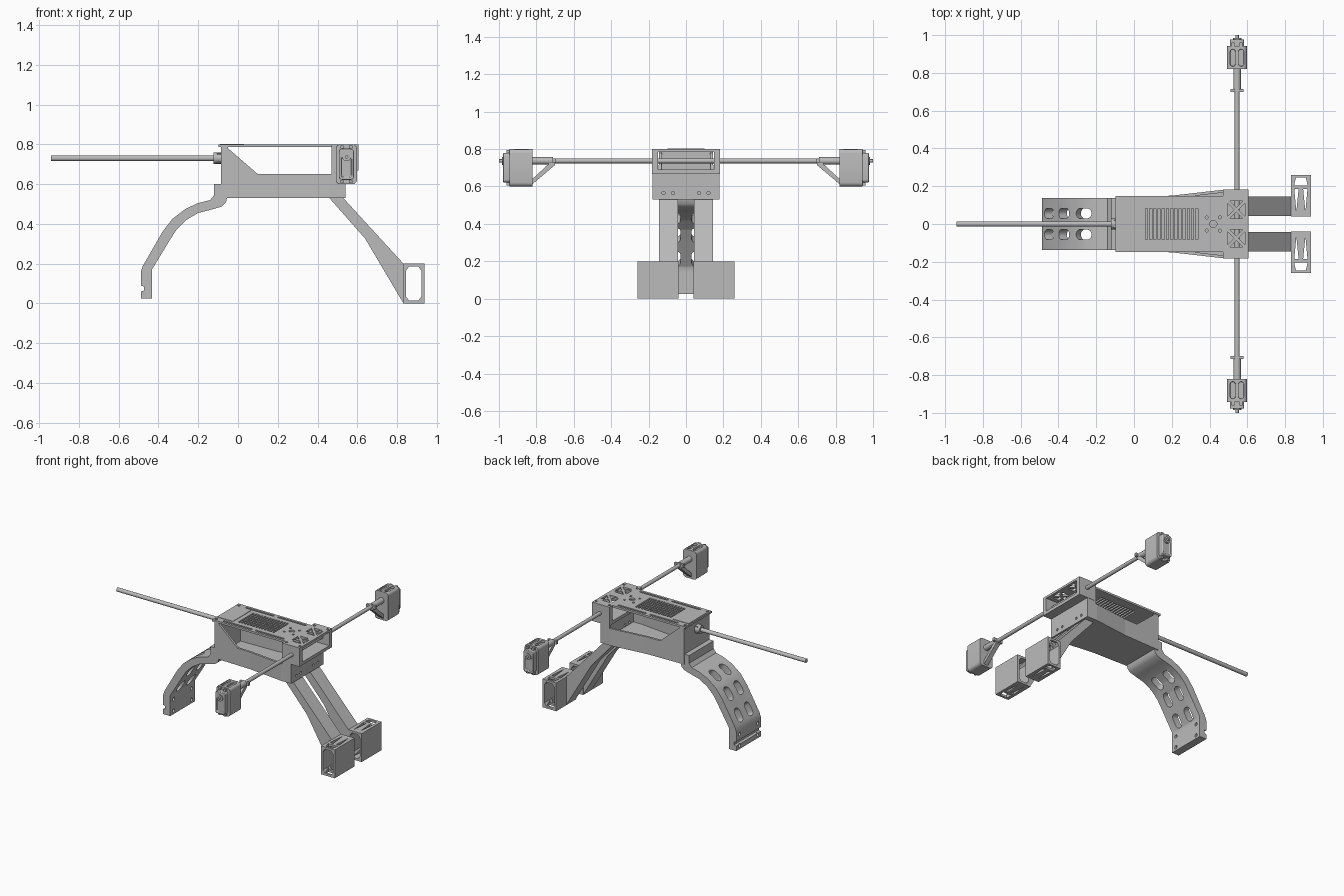
import bpy, bmesh, math
from mathutils import Matrix, Vector

old = bpy.data.objects.get("Cube")
if old:
    bpy.data.objects.remove(old, do_unlink=True)

grey = bpy.data.materials.new("plain grey")
grey.use_nodes = True
tone = (0.5, 0.5, 0.5, 1)
grey.diffuse_color = tone
grey.node_tree.nodes["Principled BSDF"].inputs["Base Color"].default_value = tone


def prism(name, pts, axis, a, b):
    """Extrude a flat outline along an axis from a to b."""
    def at(p, t):
        return {"x": (t, p[0], p[1]), "y": (p[0], t, p[1]), "z": (p[0], p[1], t)}[axis]
    bm = bmesh.new()
    lo = [bm.verts.new(at(p, a)) for p in pts]
    hi = [bm.verts.new(at(p, b)) for p in pts]
    bm.faces.new(lo)
    bm.faces.new(hi)
    for i in range(len(pts)):
        j = (i + 1) % len(pts)
        bm.faces.new((lo[i], lo[j], hi[j], hi[i]))
    bmesh.ops.recalc_face_normals(bm, faces=bm.faces)
    mesh = bpy.data.meshes.new(name)
    bm.to_mesh(mesh)
    bm.free()
    mesh.materials.append(grey)
    ob = bpy.data.objects.new(name, mesh)
    bpy.context.collection.objects.link(ob)
    return ob


def rect(x0, x1, y0, y1):
    return [(x0, y0), (x1, y0), (x1, y1), (x0, y1)]


def rounded(cx, cy, hx, hy, r, n=5):
    pts = []
    for k, (sx, sy) in enumerate(((1, 1), (-1, 1), (-1, -1), (1, -1))):
        for i in range(n):
            t = math.pi / 2 * (k + i / (n - 1))
            pts.append((cx + sx * (hx - r) + r * math.cos(t), cy + sy * (hy - r) + r * math.sin(t)))
    return pts


def circle(cx, cy, r, n=20):
    return [(cx + r * math.cos(math.tau * i / n), cy + r * math.sin(math.tau * i / n)) for i in range(n)]


def activate(ob):
    bpy.ops.object.select_all(action="DESELECT")
    ob.select_set(True)
    bpy.context.view_layer.objects.active = ob


def cut(ob, pts, axis, a, b, matrix=None):
    tool = prism("cutter", pts, axis, a, b)
    if matrix:
        tool.data.transform(matrix)
    mod = ob.modifiers.new("cut", "BOOLEAN")
    mod.operation, mod.solver, mod.object = "DIFFERENCE", "EXACT", tool
    activate(ob)
    bpy.ops.object.modifier_apply(modifier=mod.name)
    bpy.data.objects.remove(tool, do_unlink=True)


def bevel(ob, width):
    mod = ob.modifiers.new("bevel", "BEVEL")
    mod.width, mod.segments, mod.limit_method = width, 2, "ANGLE"
    mod.angle_limit = math.radians(50)


def smooth(ob):
    activate(ob)
    bpy.ops.object.shade_smooth_by_angle(angle=math.radians(35))


def mirror(ob):
    mod = ob.modifiers.new("mirror", "MIRROR")
    mod.use_axis = (False, True, False)


def both(pts):
    """Close a half outline by reflecting it across y = 0."""
    return pts + [(x, -y) for x, y in reversed(pts)]


# Fuselage tray: flared plan, hollow inside, large side windows
body = prism("fuselage_tray", both([(-0.085, 0.143), (0.2, 0.15), (0.46, 0.18), (0.54, 0.18)]), "z", 0.53, 0.787)
cut(body, both([(-0.07, 0.128), (0.2, 0.135), (0.46, 0.165), (0.525, 0.165)]), "z", 0.55, 0.9)
cut(body, [(-0.05, 0.78), (0.1, 0.65), (0.47, 0.65), (0.47, 0.67), (0.7, 0.67),
           (0.7, 0.9), (-0.05, 0.9)], "y", -0.5, 0.5)
for y in (-0.12, -0.07, 0.07, 0.12):
    cut(body, circle(y, 0.565, 0.009, 12), "x", 0.5, 0.6)

# Wing box: open at the nose, with a braced top
box = prism("wing_box", rect(0.47, 0.607, -0.182, 0.182), "z", 0.668, 0.8)
cut(box, rect(0.4, 0.7, -0.15, 0.15), "z", 0.69, 0.785)
for s in (-1, 1):
    mid = Vector((0.542, s * 0.075))
    for k in range(4):
        turn = Matrix.Rotation(k * math.pi / 2, 2)
        tri = [mid + turn @ Vector(p) for p in ((0.012, 0), (0.046, 0.034), (0.046, -0.034))]
        cut(box, tri, "z", 0.77, 0.9)
    for x in (0.488, 0.592):
        cut(box, circle(x, s * 0.155, 0.009, 12), "z", 0.793, 0.9)

# Lid: louvres, edge slots and vent holes
lid = prism("lid", rect(-0.098, 0.475, -0.147, 0.147), "z", 0.786, 0.8)
for i in range(13):
    x = 0.06 + i * 0.0222
    cut(lid, rect(x, x + 0.012, -0.083, 0.083), "z", 0.7, 0.9)
for s in (-1, 1):
    for x in (0.085, 0.335):
        cut(lid, rounded(x, s * 0.124, 0.112, 0.007, 0.0069), "z", 0.793, 0.9)
    for x in (0.385, 0.455):
        cut(lid, circle(x, s * 0.035, 0.008, 12), "z", 0.7, 0.9)
    cut(lid, circle(-0.08, s * 0.125, 0.009, 12), "z", 0.793, 0.9)
cut(lid, circle(0.42, 0, 0.019), "z", 0.7, 0.9)
prism("lid_hatch", rect(-0.09, 0.03, -0.1, 0.1), "z", 0.795, 0.803)

# Tail boom with its collar
smooth(prism("tail_boom", circle(0, 0.73, 0.014), "x", -0.94, -0.07))
smooth(prism("tail_collar", circle(0, 0.73, 0.028), "x", -0.122, -0.08))
prism("tail_collar_lug", rect(-0.02, 0.02, 0.705, 0.755), "x", -0.105, -0.08)

# Wing spar
smooth(prism("wing_spar", circle(0.546, 0.737, 0.013), "y", -0.85, 0.85))

# Motor pods at the spar ends
pod = prism("pod_case", rounded(0.545, 0.7, 0.053, 0.1, 0.022), "y", 0.82, 0.943)
for x in (0.523, 0.567):
    cut(pod, rounded(x, 0.88, 0.014, 0.045, 0.0139), "z", 0.785, 0.9)
bevel(pod, 0.012)
face = prism("pod_face", rounded(0.545, 0.7, 0.038, 0.078, 0.015), "y", 0.93, 0.978)
cut(face, rounded(0.545, 0.685, 0.026, 0.05, 0.012), "y", 0.972, 1.1)
bevel(face, 0.01)
hub = prism("pod_hub", circle(0.546, 0.737, 0.022), "y", 0.94, 0.985)
shaft = prism("pod_shaft", circle(0.546, 0.737, 0.009, 12), "y", 0.97, 1.0)
sleeve = prism("spar_sleeve", circle(0.546, 0.737, 0.02), "y", 0.71, 0.83)
clamp = prism("sleeve_clamp", rect(0.511, 0.581, 0.728, 0.75), "y", 0.698, 0.714)
strut = prism("pod_strut", [(0.7, 0.737), (0.7, 0.715), (0.83, 0.605), (0.83, 0.632), (0.735, 0.72), (0.735, 0.737)],
              "x", 0.53, 0.562)
for ob in (pod, face, hub, shaft, sleeve, clamp, strut):
    mirror(ob)
    smooth(ob)
for z in (0.613, 0.787):
    for x in (0.523, 0.567):
        mirror(prism("pod_screw_tab", rect(x - 0.008, x + 0.008, z - 0.008, z + 0.008), "y", 0.93, 0.96))

# Curved rear leg with lightening slots
upper = [(-0.085, 0.6), (-0.12, 0.6), (-0.12, 0.545), (-0.14, 0.52), (-0.2, 0.505), (-0.265, 0.475),
         (-0.33, 0.425), (-0.38, 0.36), (-0.478, 0.19), (-0.488, 0.16), (-0.488, 0.09), (-0.472, 0.085),
         (-0.472, 0.065), (-0.488, 0.06), (-0.488, 0.025)]
lower = [(-0.433, 0.025), (-0.433, 0.17), (-0.345, 0.315), (-0.31, 0.37), (-0.26, 0.42), (-0.2, 0.455),
         (-0.13, 0.473), (-0.08, 0.488), (-0.06, 0.508), (-0.054, 0.54), (-0.085, 0.54)]
rear_leg = prism("rear_leg", upper + lower, "y", -0.137, 0.137)
for x, z, angle in ((-0.255, 0.45, 30), (-0.352, 0.355, 55), (-0.425, 0.225, 60)):
    place = Matrix.Translation((x, 0, z)) @ Matrix.Rotation(-math.radians(angle), 4, "Y")
    for y in (-0.056, 0.056):
        cut(rear_leg, rounded(0, y, 0.048, 0.027, 0.0269), "z", -0.07, 0.07, place)
for y in (-0.1, 0.1):
    for z in (0.05, 0.13):
        cut(rear_leg, circle(y, z, 0.012, 12), "x", -0.6, -0.4)
smooth(rear_leg)

# Twin front legs
front_leg = prism("front_leg", [(0.455, 0.535), (0.64, 0.325), (0.832, 0.0), (0.832, 0.2), (0.525, 0.535)],
                  "y", 0.042, 0.145)
mirror(front_leg)

# Hollow box feet with braced tops
foot = prism("front_foot", rect(0.83, 0.937, 0.04, 0.26), "z", 0, 0.2)
cut(foot, [(0.845, 0.035), (0.86, 0.015), (0.907, 0.015), (0.922, 0.035), (0.922, 0.165),
           (0.907, 0.185), (0.86, 0.185), (0.845, 0.165)], "y", 0, 0.4)
cut(foot, [(0.848, 0.205), (0.919, 0.205), (0.91, 0.245), (0.857, 0.245)], "z", -0.1, 0.3)
for s in (-1, 1):
    x = 0.8835
    cut(foot, [(x + s * 0.012, 0.185), (x + s * 0.035, 0.185), (x + s * 0.024, 0.065)], "z", -0.1, 0.3)
mirror(foot)
